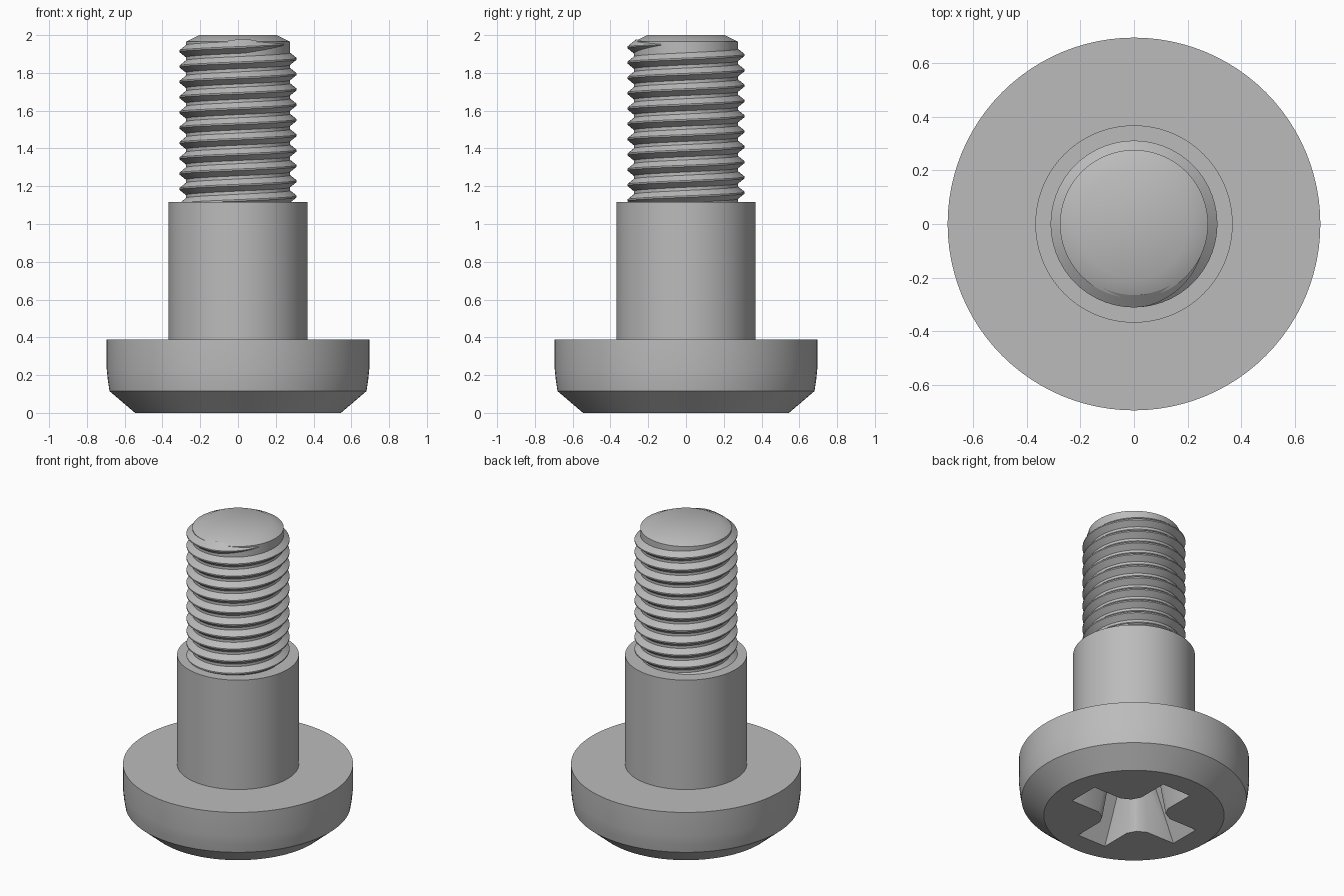
import bpy, bmesh, math

cube = bpy.data.objects.get("Cube")
if cube:
    bpy.data.objects.remove(cube)

SEGMENTS = 96

steel = bpy.data.materials.new("plain grey steel")
steel.use_nodes = True
steel.diffuse_color = (0.5, 0.5, 0.5, 1)
steel.node_tree.nodes["Principled BSDF"].inputs["Base Color"].default_value = (0.5, 0.5, 0.5, 1)


def make_object(name, bm):
    bmesh.ops.recalc_face_normals(bm, faces=bm.faces)
    mesh = bpy.data.meshes.new(name)
    bm.to_mesh(mesh)
    bm.free()
    mesh.materials.append(steel)
    obj = bpy.data.objects.new(name, mesh)
    bpy.context.collection.objects.link(obj)
    return obj


def shade(obj):
    bpy.ops.object.select_all(action="DESELECT")
    obj.select_set(True)
    bpy.context.view_layer.objects.active = obj
    bpy.ops.object.shade_smooth_by_angle(angle=math.radians(30))


def skin(bm, rings):
    """Join closed rings of points into a capped tube."""
    loops = [[bm.verts.new(p) for p in ring] for ring in rings]
    for a, b in zip(loops, loops[1:]):
        for i in range(len(a)):
            j = (i + 1) % len(a)
            bm.faces.new((a[i], a[j], b[j], b[i]))
    bm.faces.new(loops[0])
    bm.faces.new(loops[-1])


def circle(radius, z):
    steps = [math.tau * i / SEGMENTS for i in range(SEGMENTS)]
    return [(radius * math.cos(t), radius * math.sin(t), z) for t in steps]


# Turned body: bevelled head, plain shoulder and thread core
profile = [(0.545, 0), (0.68, 0.115), (0.689, 0.17), (0.695, 0.23), (0.695, 0.388),
           (0.368, 0.388), (0.368, 1.117), (0.276, 1.117), (0.276, 1.965), (0.205, 2)]
bm = bmesh.new()
skin(bm, [circle(r, z) for r, z in profile])
body = make_object("screw_body", bm)


# Tapered cross cutter for the driver recess
def cross(length, half, fillet, z):
    arm = [(length, -half), (length, half), (half + fillet, half),
           (half + fillet * 0.35, half + fillet * 0.35), (half, half + fillet)]
    ring = []
    for _ in range(4):
        ring += [(x, y, z) for x, y in arm]
        arm = [(-y, x) for x, y in arm]
    return ring


bm = bmesh.new()
skin(bm, [cross(0.41, 0.107, 0.09, -0.02), cross(0.22, 0.075, 0.06, 0.34)])
cutter = make_object("recess_cutter", bm)

cut = body.modifiers.new("driver recess", "BOOLEAN")
cut.operation = "DIFFERENCE"
cut.solver = "EXACT"
cut.object = cutter
bpy.ops.object.select_all(action="DESELECT")
bpy.context.view_layer.objects.active = body
body.select_set(True)
bpy.ops.object.modifier_apply(modifier=cut.name)
bpy.data.objects.remove(cutter)
shade(body)

# Helical thread ridge, fading into the core at its upper end
PITCH, ROOT, CREST = 0.081, 0.265, 0.311
STEPS = 72
section = [(0, -0.041), (1, -0.004), (1, 0.004), (0, 0.041)]
end_angle = math.radians(345)
end_z = 1.915 + PITCH * (end_angle - math.pi) / math.tau
total = int((end_z - 1.09) / PITCH * STEPS)
rings = []
for i in range(total + 1):
    back = math.tau * i / STEPS
    t = end_angle - back
    z = end_z - PITCH * back / math.tau
    fade = min(1, 0.1 + back / math.radians(75))
    ring = []
    for depth, dz in section:
        r = ROOT + (CREST - ROOT) * depth * fade
        ring.append((r * math.cos(t), r * math.sin(t), z + dz * fade))
    rings.append(ring)
bm = bmesh.new()
skin(bm, rings)
shade(make_object("screw_thread", bm))
